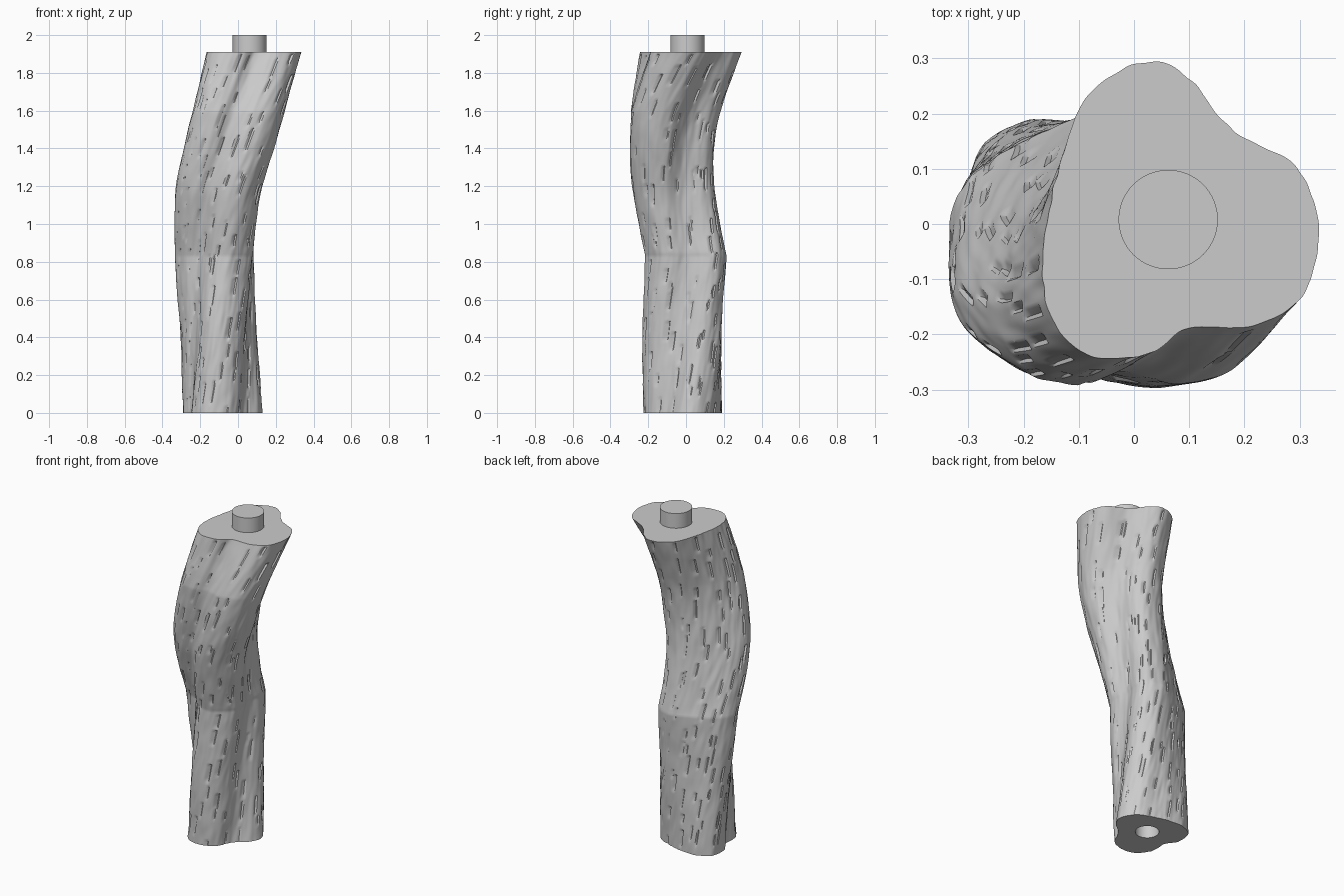
import bpy
import bmesh
import math
import random
from mathutils import Matrix, Vector, noise

random.seed(7)
AROUND, RINGS, TOP = 288, 200, 1.91
KINK = 0.83
TWIST = math.radians(47)   # twist of the lobes per unit of height

cube = bpy.data.objects.get("Cube")
if cube:
    bpy.data.objects.remove(cube, do_unlink=True)

bark_grey = bpy.data.materials.new("bark_grey")
bark_grey.use_nodes = True
grey = (0.6, 0.6, 0.6, 1)
bark_grey.diffuse_color = grey
bark_grey.node_tree.nodes["Principled BSDF"].inputs["Base Color"].default_value = grey


def hermite(a, b, ta, tb, t):
    """Cubic blend from a to b with end tangents ta and tb."""
    return (a * (2 * t**3 - 3 * t**2 + 1) + ta * (t**3 - 2 * t**2 + t)
            + b * (3 * t**2 - 2 * t**3) + tb * (t**3 - t**2))


# Three-lobed cross-section at the top, anticlockwise, about the twist axis
axis = Vector((.07, 0))
lobes = [Vector(p) - axis for p in (
    (.335, 0), (.29, .105), (.18, .17), (.1, .265), (.02, .295), (-.07, .25),
    (-.11, .18), (-.15, .05), (-.165, -.06), (-.16, -.14), (-.12, -.215),
    (-.06, -.245), (.03, -.235), (.1, -.19), (.22, -.185), (.31, -.12))]
count = len(lobes)


def section_point(s):
    f = s * count / AROUND
    i = int(f)
    p, a, b, n = (lobes[(i + k) % count] for k in (-1, 0, 1, 2))
    return hermite(a, b, (b - p) / 2, (n - a) / 2, f - i)


section = [section_point(s) for s in range(AROUND)]

# Extents of the trunk by height: z, then x from/to and y from/to
lower = [(0, -.29, .13, -.225, .19), (.4, -.305, .1, -.23, .185),
         (KINK, -.335, .08, -.215, .215)]
upper = [lower[-1], (1, -.335, .095, -.25, .18), (1.2, -.325, .13, -.285, .15),
         (1.4, -.285, .19, -.297, .15), (1.6, -.24, .245, -.29, .18),
         (TOP, -.165, .335, -.245, .295)]


def extents(z):
    rows = lower if z < KINK else upper
    i = max(k for k in range(len(rows) - 1) if rows[k][0] <= z + 1e-6)
    a, b = rows[i], rows[i + 1]
    p, n = rows[max(i - 1, 0)], rows[min(i + 2, len(rows) - 1)]
    span = b[0] - a[0]
    t = (z - a[0]) / span
    return [hermite(a[k], b[k], (b[k] - p[k]) / (b[0] - p[0]) * span,
                    (n[k] - a[k]) / (n[0] - a[0]) * span, t) for k in range(1, 5)]


# Bark cracks: each ramps in gently and ends in a narrow step
depth = [[0.0] * AROUND for _ in range(RINGS + 1)]
columns, rows_up = 17, 14
for row in range(rows_up):
    for col in range(columns):
        start = int((col + random.uniform(0, 0.9)) * AROUND / columns)
        bottom = int((row + random.uniform(-0.3, 0.7)) * RINGS / rows_up)
        width, length = random.randint(3, 5), random.randint(6, 13)
        deep = random.uniform(.006, .012)
        for r in range(max(bottom, 0), min(bottom + length, RINGS - 1)):
            taper = min(1, (r - bottom + 1) / 3)
            for w in range(width):
                depth[r][(start + w) % AROUND] = deep * taper * (w + 1) / width


def trunk_ring(r):
    """Outline of the trunk at one ring: twisted, fitted, roughened and cracked."""
    z = TOP * r / RINGS
    turn = Matrix.Rotation((z - TOP) * TWIST, 2)
    turned = [turn @ p for p in section]
    xs, ys = [p.x for p in turned], [p.y for p in turned]
    x0, x1, y0, y1 = extents(z)
    sx, sy = (x1 - x0) / (max(xs) - min(xs)), (y1 - y0) / (max(ys) - min(ys))
    ring = []
    for s, (p, q) in enumerate(zip(section, turned)):
        rough = noise.noise(Vector((p.x * 9, p.y * 9, z * 4))) * .005
        rough += noise.noise(Vector((p.x * 30, p.y * 30, z * 9))) * .004
        q = q * (1 + (rough - depth[r][s]) / q.length)
        ring.append(Vector((x0 + (q.x - min(xs)) * sx, y0 + (q.y - min(ys)) * sy, z)))
    return ring


# Trunk: hole in the base, then the lofted wall and the flat top
rings = [trunk_ring(r) for r in range(RINGS + 1)]
hole_centre = Vector((-.085, .012, 0))
for z in (0, .1):
    hole = []
    for p in rings[-RINGS - 1]:
        d = p - hole_centre
        d.z = 0
        hole.append(hole_centre + d.normalized() * .066 + Vector((0, 0, z)))
    rings.insert(0, hole)

bm = bmesh.new()
loops = [[bm.verts.new(p) for p in ring] for ring in rings]
for a, b in zip(loops, loops[1:]):
    for s in range(AROUND):
        n = (s + 1) % AROUND
        bm.faces.new((a[s], a[n], b[n], b[s]))
bm.faces.new(loops[0][::-1])
bm.faces.new(loops[-1])
bmesh.ops.recalc_face_normals(bm, faces=bm.faces)
mesh = bpy.data.meshes.new("trunk")
bm.to_mesh(mesh)
bm.free()
trunk = bpy.data.objects.new("trunk", mesh)
bpy.context.collection.objects.link(trunk)

# Round peg on the top
bpy.ops.mesh.primitive_cylinder_add(vertices=64, radius=.09, depth=2 - TOP,
                                    location=(.062, .008, (2 + TOP) / 2))
peg = bpy.context.object
peg.name = "top_peg"

for obj in (trunk, peg):
    obj.data.materials.append(bark_grey)
    bpy.ops.object.select_all(action="DESELECT")
    obj.select_set(True)
    bpy.context.view_layer.objects.active = obj
    bpy.ops.object.shade_smooth_by_angle(angle=math.radians(32))
